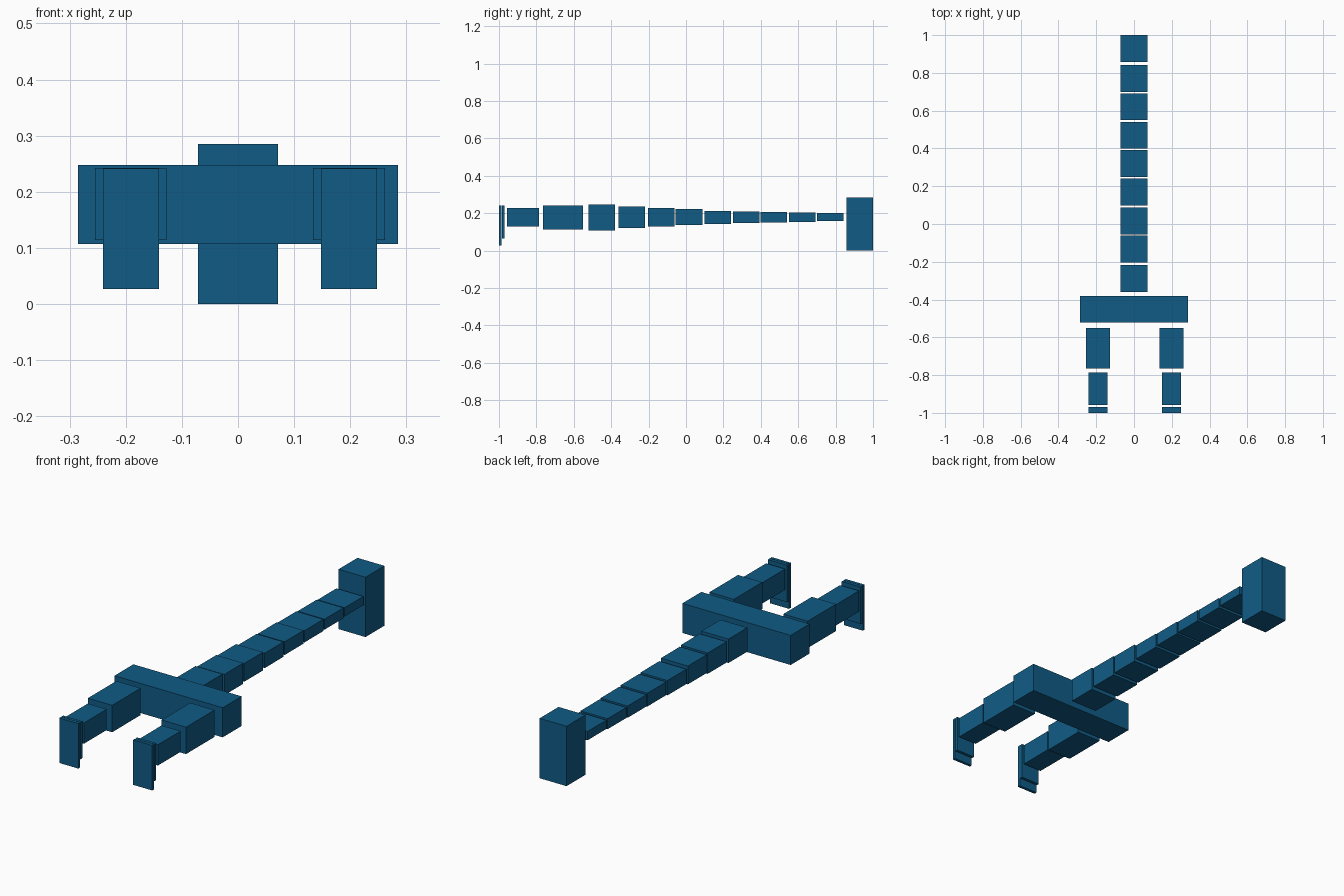
import bpy

if "Cube" in bpy.data.objects:
    bpy.data.objects.remove(bpy.data.objects["Cube"])


def box(name, x, y, z):
    """Axis-aligned box from (min, max) ranges."""
    bpy.ops.mesh.primitive_cube_add(
        size=1, location=[(a + b) / 2 for a, b in (x, y, z)])
    ob = bpy.context.object
    ob.name = name
    ob.scale = [b - a for a, b in (x, y, z)]
    bpy.ops.object.transform_apply(location=False, rotation=False, scale=True)
    mat = bpy.data.materials.get("blue") or bpy.data.materials.new("blue")
    mat.diffuse_color = (0.005, 0.105, 0.235, 1)
    mat.use_nodes = True
    mat.node_tree.nodes["Principled BSDF"].inputs["Base Color"].default_value = mat.diffuse_color
    ob.data.materials.append(mat)
    return ob


# Upright end block and wide crossbar
box("end_block", (-0.071, 0.071), (0.858, 1.0), (0.0, 0.285))
box("crossbar", (-0.285, 0.285), (-0.522, -0.38), (0.107, 0.248))

# Tapering chain of segments: z ranges from crossbar to end block
heights = [(0.121, 0.235), (0.129, 0.228), (0.136, 0.223), (0.142, 0.213),
           (0.147, 0.210), (0.150, 0.206), (0.153, 0.203), (0.158, 0.200)]
starts = [-0.36, -0.204, -0.055, 0.099, 0.25, 0.399, 0.55, 0.70]
lengths = [0.142] * 8
for i, (y, z, n) in enumerate(zip(starts, heights, lengths)):
    box(f"boom_segment_{i + 1}", (-0.071, 0.071), (y, y + n), z)

# Two stepped arms with downturned two-layer tips
for side, cx in (("left", -0.191), ("right", 0.198)):
    def part(name, half, y, z):
        box(f"{side}_{name}", (cx - half, cx + half), y, z)
    part("upper_arm", 0.064, (-0.765, -0.551), (0.114, 0.242))
    part("lower_arm", 0.050, (-0.957, -0.786), (0.129, 0.228))
    part("tip_back", 0.050, (-0.984, -0.970), (0.065, 0.241))
    part("tip_front", 0.050, (-1.0, -0.986), (0.027, 0.241))
